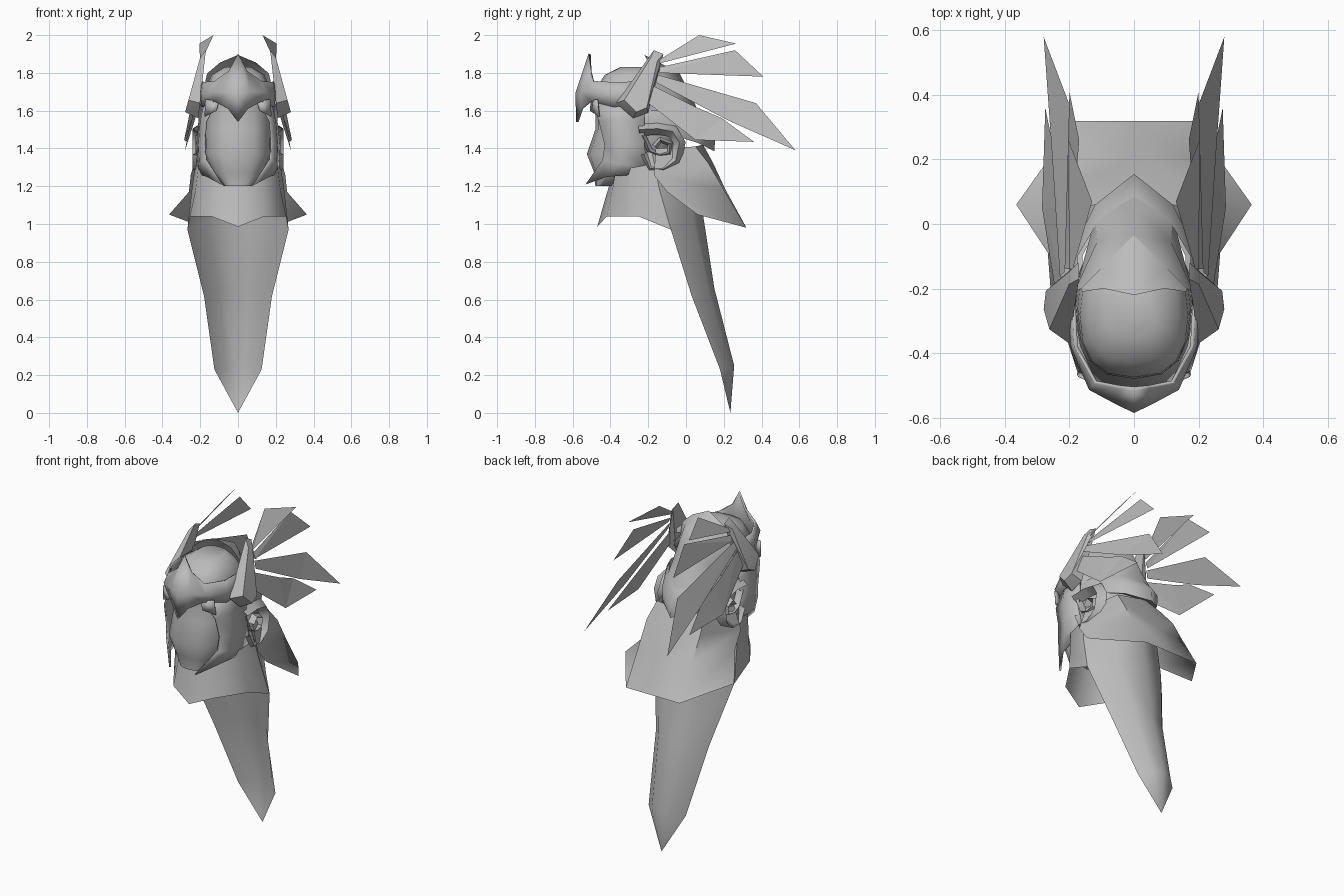
import bpy, bmesh, math
from mathutils import Vector

grey = bpy.data.materials.new("stone grey")
grey.diffuse_color = (0.5, 0.5, 0.5, 1)


def from_bmesh(name, bm, mirror=True, smooth=0):
    """Make an object with the shared material, shading and mirroring."""
    bmesh.ops.remove_doubles(bm, verts=bm.verts, dist=0.0005)
    bmesh.ops.recalc_face_normals(bm, faces=bm.faces)
    me = bpy.data.meshes.new(name)
    bm.to_mesh(me)
    bm.free()
    me.materials.append(grey)
    ob = bpy.data.objects.new(name, me)
    bpy.context.collection.objects.link(ob)
    bpy.ops.object.select_all(action='DESELECT')
    ob.select_set(True)
    bpy.context.view_layer.objects.active = ob
    if smooth:
        bpy.ops.object.shade_smooth_by_angle(angle=math.radians(smooth))
    if mirror:
        m = ob.modifiers.new("Mirror", 'MIRROR')
        m.merge_threshold = 0.001
    return ob


def sheet(name, rows, smooth=50, thick=0, mirror=True, closed=False):
    """Surface stretched over equally long rows of points."""
    bm = bmesh.new()
    grid = [[bm.verts.new(p) for p in r] for r in rows]
    n = len(rows[0])
    for a, b in zip(grid, grid[1:]):
        for i in range(n if closed else n - 1):
            j = (i + 1) % n
            bm.faces.new((a[i], a[j], b[j], b[i]))
    if closed:
        bm.faces.new(grid[0])
        bm.faces.new(grid[-1])
    ob = from_bmesh(name, bm, mirror, smooth)
    if thick:
        s = ob.modifiers.new("Thickness", 'SOLIDIFY')
        s.thickness = thick
        s.offset = 0
    return ob


def ribbon(name, path, width, x_base, x_ridge):
    """Ridged strip following a path on the side of the head."""
    pts = [Vector(p) for p in path]
    rows = []
    for i, p in enumerate(pts):
        d = (pts[min(i + 1, len(pts) - 1)] - pts[max(i - 1, 0)]).normalized()
        side = Vector((-d.y, d.x)) * width
        a, b = p + side, p - side
        rows.append([(x_base, *a), (x_ridge, *p), (x_base, *b)])
    return sheet(name, rows, smooth=60)


# Head: stacked ovals given as height, front y, back y, half width
ovals = [(1.20, -.48, -.37, .075), (1.27, -.485, -.22, .135), (1.37, -.525, -.08, .178),
         (1.50, -.48, -.02, .18), (1.62, -.48, -.05, .175), (1.72, -.475, -.09, .168),
         (1.79, -.43, -.14, .14), (1.83, -.35, -.18, .075)]
rings = []
for z, f, b, w in ovals:
    ring = []
    for k in range(16):
        t = math.tau * k / 16
        s, c = math.sin(t), math.cos(t)
        x = w * math.copysign(abs(s) ** 0.75, s)
        ring.append((x, (f + b) / 2 - (b - f) / 2 * math.copysign(abs(c) ** 0.85, c), z))
    rings.append(ring)
sheet("head", rings, smooth=60, mirror=False, closed=True)

# Cap over the back of the head, with a pointed rear and ridged top
sheet("back_cap", [
    [(.19, -.24, 1.57), (.12, .02, 1.54), (0, .09, 1.52)],
    [(.185, -.21, 1.70), (.115, -.055, 1.66), (0, .05, 1.63)],
    [(.165, -.20, 1.79), (.10, -.135, 1.82), (0, -.035, 1.80)],
    [(.16, -.21, 1.80), (.095, -.20, 1.855), (0, -.22, 1.895)]], smooth=35)

# Rolled rim round the back of the cap
sheet("cap_rim", [
    [(.18, -.27, 1.60), (.175, -.1, 1.60), (.11, .01, 1.57), (0, .075, 1.545)],
    [(.20, -.27, 1.56), (.20, -.1, 1.55), (.12, .06, 1.50), (0, .155, 1.46)],
    [(.19, -.27, 1.52), (.185, -.1, 1.48), (.115, .06, 1.43), (0, .15, 1.385)],
    [(.16, -.27, 1.53), (.16, -.1, 1.50), (.10, .02, 1.45), (0, .08, 1.42)]], smooth=70)

# Brow band rising to a pointed forehead crest
sheet("brow_band", [
    [(0, -.51, 1.90), (.045, -.505, 1.81), (.12, -.49, 1.755), (.18, -.38, 1.75), (.19, -.18, 1.755)],
    [(0, -.58, 1.69), (.06, -.55, 1.70), (.135, -.51, 1.70), (.19, -.38, 1.68), (.205, -.18, 1.70)],
    [(0, -.575, 1.54), (.05, -.55, 1.61), (.12, -.50, 1.65), (.185, -.38, 1.62), (.20, -.18, 1.64)]],
    thick=0.012)

# Cheek guards ending in forward blades at the jaw
sheet("cheek_guard", [
    [(.12, -.49, 1.64), (.17, -.38, 1.66), (.20, -.22, 1.64)],
    [(.17, -.46, 1.54), (.195, -.37, 1.55), (.205, -.22, 1.54)],
    [(.178, -.43, 1.42), (.205, -.35, 1.42), (.215, -.22, 1.42)],
    [(.17, -.44, 1.34), (.20, -.35, 1.32), (.215, -.20, 1.28)],
    [(.085, -.53, 1.21), (.16, -.42, 1.25), (.20, -.25, 1.265)]], thick=0.01)
sheet("brow_tab", [
    [(.10, -.50, 1.65), (.17, -.47, 1.66)],
    [(.115, -.505, 1.60), (.175, -.46, 1.57)]], thick=0.01)

# Curled ear: outer loop and inner hook
ribbon("ear_loop", [(-.25, 1.50), (-.15, 1.505), (-.07, 1.49), (-.035, 1.43), (-.055, 1.335),
                    (-.12, 1.29), (-.19, 1.295), (-.225, 1.37)], .033, .19, .24)
ribbon("ear_hook", [(-.23, 1.47), (-.19, 1.385), (-.14, 1.365), (-.09, 1.375), (-.085, 1.425),
                    (-.135, 1.445), (-.165, 1.41)], .016, .19, .225)

# Front collar
sheet("front_collar", [
    [(0, -.37, 1.32), (.12, -.36, 1.36), (.20, -.30, 1.38), (.215, -.18, 1.38)],
    [(0, -.42, 1.16), (.13, -.39, 1.18), (.225, -.28, 1.18), (.245, -.14, 1.18)],
    [(0, -.47, .985), (.14, -.42, 1.04), (.255, -.25, 1.04), (.268, -.08, .97)]])

# Flared guard behind the neck
sheet("neck_guard", [
    [(.21, -.16, 1.40), (.16, .05, 1.41), (0, .09, 1.42)],
    [(.25, -.17, 1.26), (.18, .12, 1.32), (0, .14, 1.33)],
    [(.26, -.10, 1.17), (.18, .20, 1.18), (0, .21, 1.18)],
    [(.365, .06, 1.05), (.18, .32, .98), (0, .32, .98)]], smooth=60)

# Long curved tail hanging to a point
sheet("tail", [
    [(.215, -.18, 1.38), (.13, .01, 1.36), (0, .06, 1.36)],
    [(.245, -.14, 1.18), (.15, .02, 1.20), (0, .07, 1.22)],
    [(.268, -.08, .97), (.16, .04, 1.02), (0, .09, 1.05)],
    [(.18, .03, .62), (.10, .12, .65), (0, .15, .66)],
    [(.125, .18, .23), (.065, .235, .245), (0, .255, .25)],
    [(0, .235, 0)] * 3])

# Wing root: faceted plate leaning inwards and thinning towards the top
outline = [(-.37, 1.64), (-.28, 1.56), (-.20, 1.59), (-.12, 1.90), (-.17, 1.92)]
bm = bmesh.new()
for y, z in outline:
    x = .265 - (z - 1.56) * .22
    bm.verts.new((x - .055 + (z - 1.56) * .11, y, z))
    bm.verts.new((x + .015, -.225 + (y + .225) * .7, 1.72 + (z - 1.72) * .8))
bmesh.ops.convex_hull(bm, input=bm.verts)
from_bmesh("wing_root", bm, smooth=35)

# Feathers: flat blades fanning backwards
feathers = [
    [(.19, -.14, 1.87), (.13, .07, 2.0), (.205, .265, 1.955), (.20, -.14, 1.85)],
    [(.20, -.14, 1.83), (.17, .26, 1.92), (.20, .41, 1.78), (.215, -.14, 1.80)],
    [(.215, -.15, 1.79), (.20, .37, 1.64), (.28, .58, 1.39), (.255, .23, 1.545), (.23, -.16, 1.75)],
    [(.225, -.17, 1.73), (.24, .05, 1.62), (.24, .19, 1.56), (.275, .36, 1.435), (.285, .05, 1.445),
     (.245, -.20, 1.64)]]
for i, pts in enumerate(feathers):
    bm = bmesh.new()
    bm.faces.new([bm.verts.new(p) for p in pts])
    bmesh.ops.triangulate(bm, faces=bm.faces)
    from_bmesh(f"feather_{i + 1}", bm)
